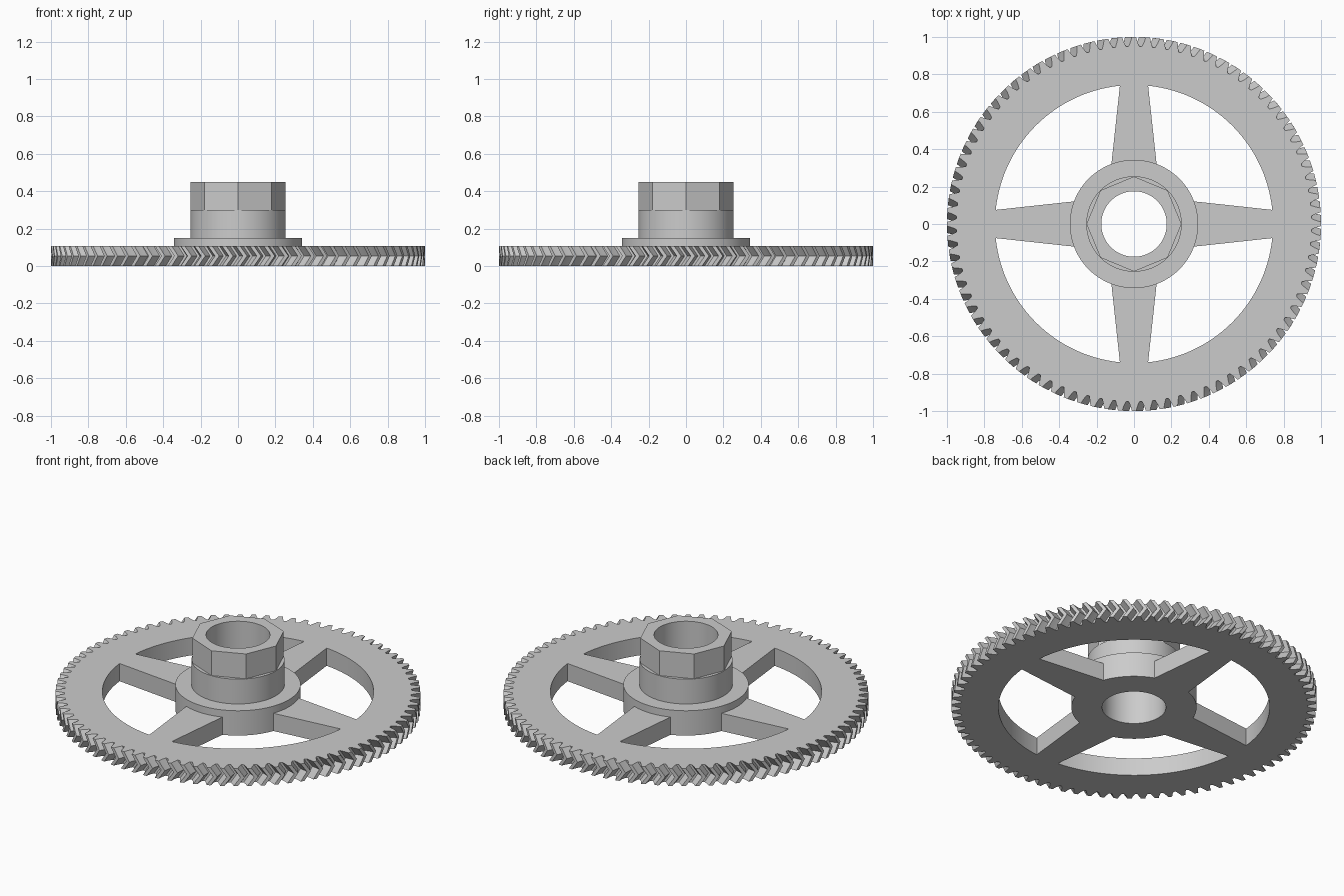
import bpy
import bmesh
from math import cos, sin, pi, tau, radians

cube = bpy.data.objects.get("Cube")
if cube:
    bpy.data.objects.remove(cube)

GREY = (0.6, 0.6, 0.6, 1)
metal = bpy.data.materials.new("plain grey")
metal.use_nodes = True
metal.diffuse_color = GREY
metal.node_tree.nodes["Principled BSDF"].inputs["Base Color"].default_value = GREY

TEETH = 84
PITCH = tau / TEETH
THICK = 0.107          # wheel thickness
SEGMENTS = 96          # hub roundness


def finish(bm, name):
    """Turn a bmesh into a shaded object."""
    bmesh.ops.recalc_face_normals(bm, faces=bm.faces)
    mesh = bpy.data.meshes.new(name)
    bm.to_mesh(mesh)
    bm.free()
    mesh.materials.append(metal)
    obj = bpy.data.objects.new(name, mesh)
    bpy.context.collection.objects.link(obj)
    bpy.ops.object.select_all(action='DESELECT')
    obj.select_set(True)
    bpy.context.view_layer.objects.active = obj
    bpy.ops.object.shade_smooth_by_angle(angle=radians(25))
    return obj


def loft(name, rings):
    """Join closed rings of equal length into a tube, last back to first."""
    bm = bmesh.new()
    loops = [[bm.verts.new(p) for p in ring] for ring in rings]
    for a, b in zip(loops, loops[1:] + loops[:1]):
        for i in range(len(a)):
            j = (i + 1) % len(a)
            bm.faces.new((a[i], a[j], b[j], b[i]))
    return finish(bm, name)


# Toothed rim: herringbone teeth lean one way, then back again
TOOTH = [(-0.40, 0.950), (-0.25, 0.975), (-0.15, 1.0),
         (0.15, 1.0), (0.25, 0.975), (0.40, 0.950)]


def tooth_ring(z, twist, radius=None):
    points = []
    for t in range(TEETH):
        for step, r in TOOTH:
            a = (t + step + twist) * PITCH
            r = radius or r
            points.append((r * cos(a), r * sin(a), z))
    return points


loft("toothed_rim", [
    tooth_ring(0, 0, 0.743),
    tooth_ring(0, 0),
    tooth_ring(THICK / 2, 0.5),
    tooth_ring(THICK, 0),
    tooth_ring(THICK, 0, 0.743),
])


# Hub: flange, round collar, octagonal head and a bore right through
def hub_ring(radius, z, octagon=False):
    points = []
    for i in range(SEGMENTS):
        a = i * tau / SEGMENTS
        r = radius
        if octagon:
            side_angle = (i % (SEGMENTS // 8)) * tau / SEGMENTS
            r *= cos(pi / 8) / cos(side_angle - pi / 8)
        points.append((r * cos(a), r * sin(a), z))
    return points


loft("hub", [
    hub_ring(0.175, 0),
    hub_ring(0.343, 0),
    hub_ring(0.343, 0.15),
    hub_ring(0.255, 0.15),
    hub_ring(0.255, 0.30),
    hub_ring(0.254, 0.30, octagon=True),
    hub_ring(0.254, 0.45, octagon=True),
    hub_ring(0.175, 0.45),
])


# Four tapered spokes
def spoke(name, angle):
    bm = bmesh.new()
    outline = [(0.31, -0.122), (0.743, -0.075), (0.743, 0.075), (0.31, 0.122)]
    c, s = cos(angle), sin(angle)
    base = bm.faces.new([bm.verts.new((x * c - y * s, x * s + y * c, 0))
                         for x, y in outline])
    top = bmesh.ops.extrude_face_region(bm, geom=[base])["geom"]
    bmesh.ops.translate(bm, vec=(0, 0, THICK),
                        verts=[v for v in top if isinstance(v, bmesh.types.BMVert)])
    finish(bm, name)


for i, side in enumerate(("left", "back", "right", "front")):
    spoke(side + "_spoke", i * pi / 2)
